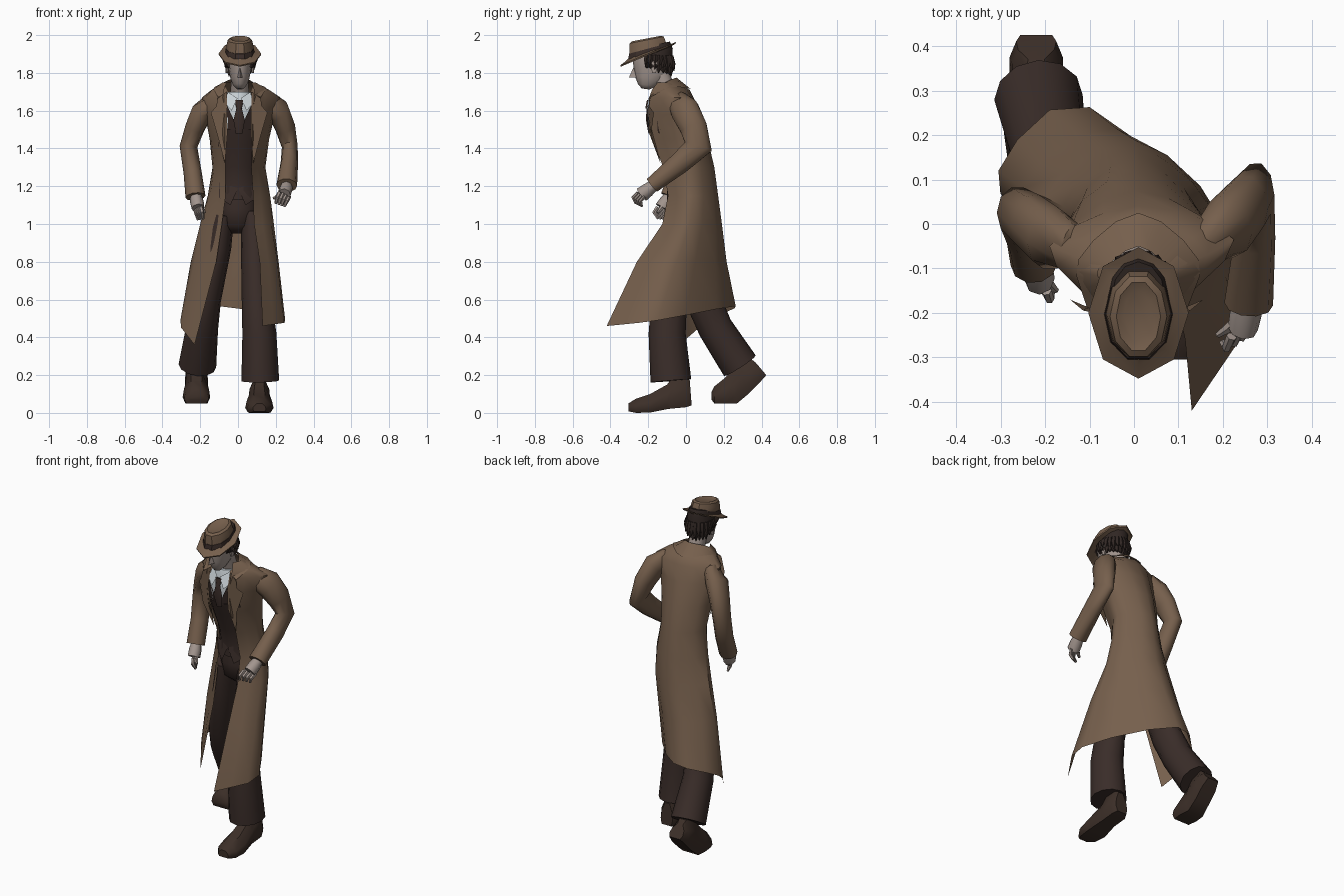
import bpy, bmesh, math, random
from mathutils import Vector as V
random.seed(4)


def mat(name, r, g, b):
    m = bpy.data.materials.new(name)
    m.diffuse_color = (r, g, b, 1)
    return m


COAT = mat("coat_brown", .18, .115, .073)
DARK = mat("dark_brown", .042, .026, .022)
SHOE = mat("shoe_brown", .045, .028, .021)
SKIN = mat("skin", .36, .30, .27)
SHIRT = mat("shirt_white", .6, .65, .68)
HAIR = mat("hair", .03, .02, .017)


def mesh(name, verts, faces, m, angle=50):
    me = bpy.data.meshes.new(name)
    me.from_pydata([tuple(v) for v in verts], [], faces)
    bm = bmesh.new()
    bm.from_mesh(me)
    bmesh.ops.recalc_face_normals(bm, faces=bm.faces)
    bm.to_mesh(me)
    bm.free()
    me.materials.append(m)
    ob = bpy.data.objects.new(name, me)
    bpy.context.collection.objects.link(ob)
    bpy.ops.object.select_all(action='DESELECT')
    ob.select_set(True)
    bpy.context.view_layer.objects.active = ob
    bpy.ops.object.shade_smooth_by_angle(angle=math.radians(angle))
    return ob


def loft(name, rings, m, closed=True, caps=True, angle=50):
    n = len(rings[0])
    faces = []
    for r in range(len(rings) - 1):
        for i in range(n if closed else n - 1):
            j = (i + 1) % n
            faces.append((r*n + i, r*n + j, r*n + n + j, r*n + n + i))
    if closed and caps:
        faces += [tuple(range(n)), tuple(range((len(rings) - 1)*n, len(rings)*n))]
    return mesh(name, [p for r in rings for p in r], faces, m, angle)


def ring(cx, cy, cz, rx, ry, n=12, tilt=0):
    pts = []
    for i in range(n):
        a = 2*math.pi*i/n
        y = ry*math.sin(a)
        pts.append(V((cx + rx*math.cos(a), cy + y, cz + tilt*y)))
    return pts


def tube(name, path, m, n=10):
    """path points: x, y, z, radius across, radius fore-aft"""
    ps = [V(p[:3]) for p in path]
    rings = []
    for k, p in enumerate(path):
        t = V((0, 0, 0))
        if k:
            t += (ps[k] - ps[k-1]).normalized()
        if k < len(ps) - 1:
            t += (ps[k+1] - ps[k]).normalized()
        t.normalize()
        u = (V((1, 0, 0)) - t*t.x).normalized()
        w = t.cross(u)
        rings.append([ps[k] + u*p[3]*math.cos(a) + w*p[4]*math.sin(a)
                      for a in (2*math.pi*i/n for i in range(n))])
    return loft(name, rings, m)


def spline(keys, sub=3):
    k = [V(p) for p in keys]
    k = [2*k[0] - k[1]] + k + [2*k[-1] - k[-2]]
    out = []
    for i in range(1, len(k) - 2):
        a, b, c, d = k[i-1:i+3]
        for s in range(sub):
            t = s/sub
            out.append(.5*(2*b + (c - a)*t + (2*a - 5*b + 4*c - d)*t*t
                           + (3*b - a - 3*c + d)*t**3))
    return out + [k[-2]]


# long coat: z, then x,y of right front edge, right side, back, left side, left front edge
rows = [
    (1.75, .07, -.15, .09, -.10, .01, -.045, -.08, -.10, -.06, -.15),
    (1.71, .085, -.18, .165, -.07, .01, .02, -.14, -.07, -.075, -.18),
    (1.67, .085, -.195, .225, -.035, .01, .04, -.19, -.05, -.075, -.195),
    (1.58, .08, -.20, .195, -.03, 0, .075, -.175, -.05, -.07, -.20),
    (1.45, .075, -.18, .165, 0, 0, .115, -.15, 0, -.07, -.18),
    (1.30, .07, -.12, .145, .03, 0, .15, -.135, .03, -.065, -.115),
    (1.15, .08, -.095, .17, .04, 0, .17, -.16, .04, -.065, -.095),
    (1.00, .085, -.125, .19, .02, 0, .19, -.20, .06, -.085, -.08),
    (.80, .115, -.26, .215, -.05, -.04, .215, -.25, .08, -.115, -.075)]
rings = [spline([(r[i], r[i+1], r[0]) for i in range(1, 11, 2)]) for r in rows]
rings.append(spline([(.13, -.42, .46), (.25, -.15, .49), (-.10, .263, .565),
                     (-.305, .12, .49), (-.23, -.035, .36)]))
loft("long_coat", rings, COAT, closed=False)

# turned-down collar
inner = [(.065, -.175, 1.70), (.08, -.11, 1.75), (.01, -.05, 1.775),
         (-.07, -.11, 1.75), (-.05, -.175, 1.70)]
outer = [(.12, -.19, 1.67), (.145, -.08, 1.725), (.01, .025, 1.715),
         (-.125, -.08, 1.725), (-.105, -.19, 1.67)]
loft("coat_collar", [spline(inner), spline(outer)], COAT, closed=False)

# lapels, shirt collar tips and vest panels, one per side
LAPEL = [(.065, -.18, 1.70), (.115, -.19, 1.665), (.12, -.195, 1.625), (.15, -.17, 1.59),
         (.115, -.185, 1.47), (.075, -.135, 1.32), (.062, -.195, 1.48), (.064, -.205, 1.6)]
TIP = [(.008, -.198, 1.665), (.04, -.208, 1.60), (.075, -.19, 1.64), (.06, -.165, 1.70)]
PANEL = [(0, -.194, 1.49), (.065, -.20, 1.63), (.10, -.17, 1.64), (.11, -.14, 1.48)]
for s, side in ((1, "right"), (-1, "left")):
    for nm, pts, m in (("lapel", LAPEL, COAT), ("shirt_collar", TIP, SHIRT),
                       ("vest_panel", PANEL, DARK)):
        mesh(side + "_" + nm, [(s*x + .006, y, z) for x, y, z in pts],
             [tuple(range(len(pts)))], m)

# shirt, vest, tie
loft("shirt", [ring(.004, y, z, rx, ry) for z, y, rx, ry in
               ((1.44, -.08, .11, .09), (1.56, -.09, .12, .10), (1.64, -.11, .09, .082),
                (1.70, -.13, .055, .047))], SHIRT)
loft("vest", [ring(.004, y, z, rx, ry) for z, y, rx, ry in
              ((1.50, -.08, .125, .113), (1.42, -.05, .125, .115), (1.30, 0, .115, .118),
               (1.20, .025, .12, .12), (1.13, .03, .125, .125))], DARK)
mesh("vest_points", [(0, -.10, 1.19), (.04, -.10, 1.10), (.10, -.06, 1.14), (.10, -.06, 1.22),
                     (-.10, -.06, 1.22), (-.10, -.06, 1.14), (-.04, -.10, 1.10)],
     [(0, 1, 2, 3), (0, 4, 5, 6)], DARK)
tube("tie_knot", [(.006, -.195, 1.655, .024, .014), (.006, -.205, 1.61, .014, .012)], DARK, 6)
tube("tie_blade", [(.006, -.202, 1.615, .014, .008), (.006, -.205, 1.55, .03, .008),
                   (.006, -.192, 1.48, .018, .008)], DARK, 6)

# trousers
loft("trouser_hips", [ring(0, .03, z, rx, ry) for z, rx, ry in
                      ((1.18, .11, .11), (1.08, .115, .12), (.99, .10, .10), (.95, .05, .05))],
     DARK)
tube("right_trouser_leg", [(.075, .02, 1.05, .06, .10), (.085, -.01, .90, .07, .10),
                           (.10, -.09, .58, .08, .095), (.113, -.10, .42, .09, .098),
                           (.118, -.08, .17, .10, .108)], DARK, 12)
tube("left_trouser_leg", [(-.08, .03, 1.05, .06, .10), (-.105, .04, .88, .07, .10),
                          (-.165, .09, .60, .075, .095), (-.19, .155, .45, .085, .092),
                          (-.215, .285, .25, .10, .10)], DARK, 12)


# shoes: bottom y,z, top y,z, half width
def shoe(name, cx, secs):
    rings = []
    for y0, z0, y1, z1, w in secs:
        b, t = V((cx, y0, z0)), V((cx, y1, z1))
        rings.append([b.lerp(t, f) + V((g*w, 0, 0)) for f, g in
                      ((0, -.8), (0, .8), (.25, 1), (.6, .9), (1, .4), (1, -.4), (.6, -.9), (.25, -1))])
    loft(name, rings, SHOE, angle=40)


shoe("right_shoe", .113, [(-.305, .008, -.305, .05, .035), (-.265, 0, -.265, .075, .065),
                          (-.19, .002, -.19, .10, .075), (-.10, .02, -.10, .15, .06),
                          (-.085, .022, -.07, .19, .058), (0, .03, 0, .19, .058),
                          (.03, .04, .02, .17, .04)])
shoe("left_shoe", -.22, [(.135, .07, .135, .11, .04), (.15, .05, .15, .14, .065),
                         (.21, .05, .20, .18, .073), (.27, .05, .24, .22, .065),
                         (.33, .10, .28, .28, .06), (.385, .155, .345, .285, .06),
                         (.425, .20, .37, .265, .045)])

# sleeves
tube("right_sleeve", [(.11, -.07, 1.63, .03, .04), (.165, -.04, 1.635, .048, .07),
                      (.212, -.005, 1.60, .062, .08),
                      (.25, .04, 1.51, .054, .075), (.274, .065, 1.41, .042, .078),
                      (.272, -.03, 1.325, .046, .06), (.258, -.18, 1.205, .055, .045)], COAT)
tube("left_sleeve", [(-.09, -.075, 1.63, .03, .04), (-.145, -.05, 1.635, .048, .065),
                     (-.19, -.03, 1.59, .06, .075),
                     (-.228, 0, 1.51, .052, .07), (-.262, .025, 1.41, .047, .06),
                     (-.24, -.03, 1.27, .048, .055), (-.225, -.09, 1.145, .053, .048)], COAT)


# hands: wrist, knuckle and fingertip positions, spread of the finger row
def hand(side, wrist, knuckle, tip, spread, thumb):
    w, k, t, s = V(wrist), V(knuckle), V(tip), V(spread)
    tube(side + "_palm", [(*w, .03, .03), (*w.lerp(k, .5), .036, .037), (*k, .034, .04)], SKIN, 8)
    for i in range(4):
        o = s*(i - 1.5)
        mid = k.lerp(t, .5) + o + V((0, -.018, .004))
        tube(f"{side}_finger_{i+1}", [(*(k + o), .012, .012), (*mid, .011, .011),
                                      (*(t + o*.9), .007, .007)], SKIN, 6)
    th = V(thumb)
    tube(side + "_thumb", [(*w.lerp(k, .4), .015, .015), (*(w.lerp(k, .6)*.4 + th*.6), .012, .012),
                           (*th, .007, .007)], SKIN, 6)


hand("right", (.258, -.17, 1.205), (.245, -.235, 1.155), (.222, -.25, 1.10),
     (.017, .012, -.006), (.188, -.25, 1.135))
hand("left", (-.223, -.085, 1.15), (-.212, -.125, 1.085), (-.198, -.125, 1.025),
     (-.010, .017, -.002), (-.175, -.15, 1.06))

# head, neck, nose, ears
loft("head", [ring(.01, y, z, rx, ry, 12, -.15) for z, y, rx, ry in
              ((1.715, -.215, .018, .02), (1.735, -.205, .036, .05), (1.77, -.19, .05, .08),
               (1.82, -.18, .06, .098), (1.88, -.185, .066, .10), (1.94, -.19, .05, .08))], SKIN)
tube("neck", [(.01, -.09, 1.66, .05, .052), (.008, -.135, 1.79, .045, .052)], SKIN)
mesh("nose", [(.01, -.278, 1.83), (-.004, -.262, 1.775), (.024, -.262, 1.775), (.01, -.302, 1.776)],
     [(0, 1, 3), (0, 3, 2), (1, 2, 3)], SKIN, 20)
for s in (-1, 1):
    tube("left_ear" if s < 0 else "right_ear",
         [(.01 + s*.068, -.165, 1.865, .01, .024), (.01 + s*.068, -.17, 1.80, .007, .012)], SKIN, 6)

# hair: cap under the hat plus hanging locks round the back and sides
loft("hair_cap", [ring(.01, -.165, z, rx, ry, 12, t) for z, rx, ry, t in
                  ((1.95, .06, .08, .2), (1.90, .075, .095, .3), (1.85, .072, .085, -.6))], HAIR)
for layer, (r, ztop, zbot) in enumerate(((1, 1.89, 1.80), (.85, 1.85, 1.77))):
    for i in range(17):
        a = math.radians(-28 + 236*i/16)
        c, s = math.cos(a), math.sin(a)
        j = random.uniform(-.02, .02)
        lift = .05*(1 - max(s, 0))
        x, y = .01 + .07*r*c, -.165 + .085*r*s
        tube(f"hair_lock_{layer}_{i}",
             [(x, y, ztop, .014, .014), (x + .01*c, y + .01*s, (ztop + zbot + lift)/2, .016, .015),
              (x + (.014 + j/2)*c, y + .012*s + j/2, zbot + j + lift, .002, .002)], HAIR, 5)

# hat: brim, band, creased crown
HX, HY = .01, -.20
loft("hat_brim", [ring(HX, HY, z, rx, ry, 8, t) for z, rx, ry, t in
                  ((1.92, .06, .09, .3), (1.905, .088, .118, .36), (1.902, .113, .148, .42),
                   (1.894, .111, .145, .42), (1.897, .07, .10, .3))], COAT, caps=False, angle=30)
loft("hat_band", [ring(HX, HY - .003, z, r, r + .029, 10, .27)
                  for z, r in ((1.90, .078), (1.928, .075))], DARK, angle=30)
loft("hat_crown", [ring(HX, HY - d, z, rx, ry, 10, t) for z, rx, ry, t, d in
                   ((1.91, .075, .105, .28, 0), (1.95, .07, .10, .24, .005),
                    (1.974, .064, .095, .20, .008), (1.982, .05, .08, .19, .008),
                    (1.974, .033, .06, .19, .008))], COAT, angle=30)
